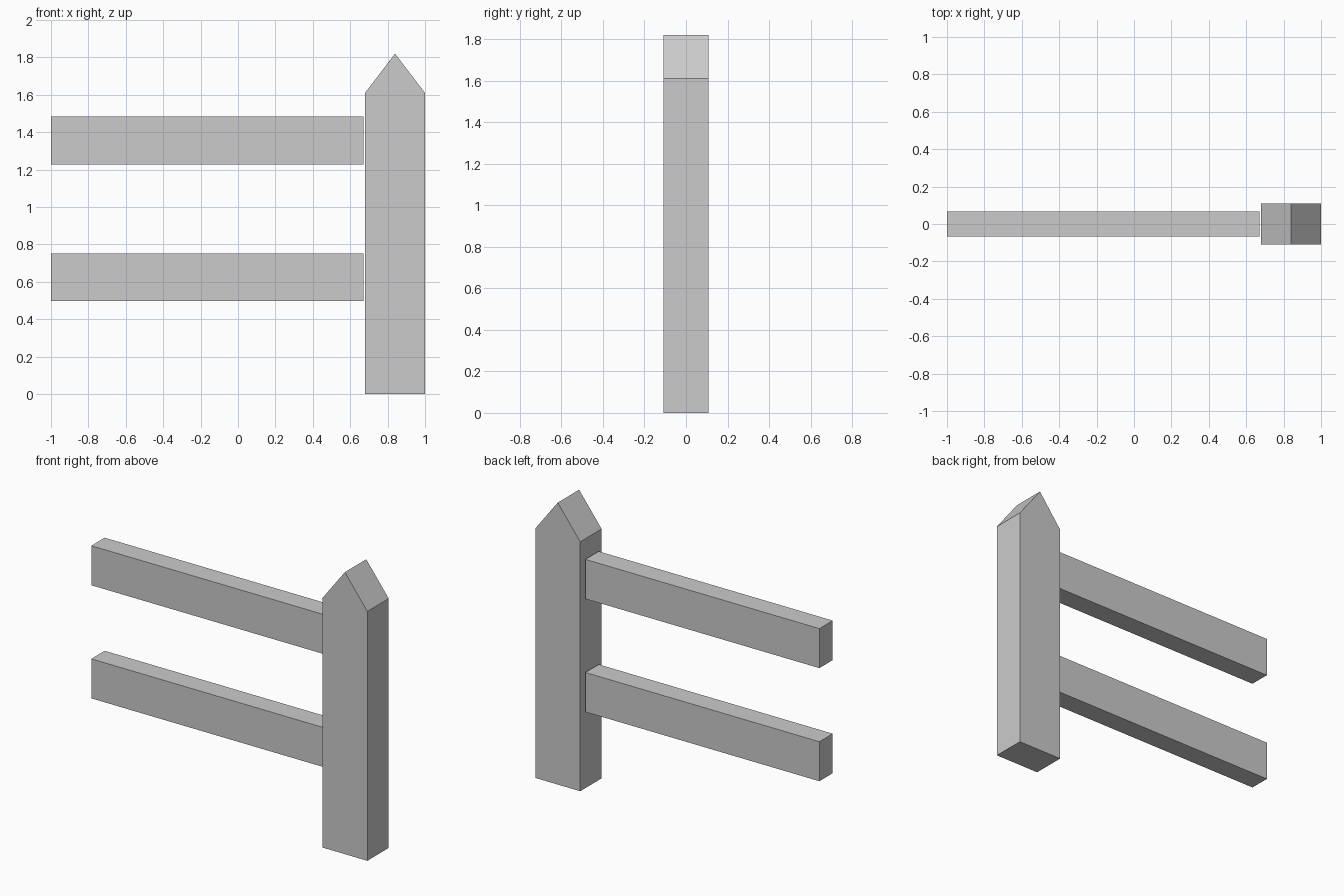
import bpy
import bmesh

if "Cube" in bpy.data.objects:
    bpy.data.objects.remove(bpy.data.objects["Cube"])


def extrude_profile(name, profile, half_depth):
    """Extrude a closed front-view (x, z) profile along y, centred on y = 0."""
    bm = bmesh.new()
    face = bm.faces.new([bm.verts.new((x, -half_depth, z)) for x, z in profile])
    geom = bmesh.ops.extrude_face_region(bm, geom=[face])["geom"]
    verts = [g for g in geom if isinstance(g, bmesh.types.BMVert)]
    bmesh.ops.translate(bm, verts=verts, vec=(0, 2 * half_depth, 0))
    bmesh.ops.recalc_face_normals(bm, faces=bm.faces)
    mesh = bpy.data.meshes.new(name)
    bm.to_mesh(mesh)
    bm.free()
    obj = bpy.data.objects.new(name, mesh)
    bpy.context.collection.objects.link(obj)
    return obj


# Post with a ridged top
left, right, shoulder, peak = 0.679, 1.0, 1.61, 1.82
extrude_profile("post", [(left, 0), (right, 0), (right, shoulder),
                         ((left + right) / 2, peak), (left, shoulder)], 0.109)

# Two horizontal rails, stopping just short of the post
rail_start, rail_end, rail_height = -1.0, 0.671, 0.255
for name, z in (("lower_rail", 0.498), ("upper_rail", 1.228)):
    top = z + rail_height
    extrude_profile(name, [(rail_start, z), (rail_end, z),
                           (rail_end, top), (rail_start, top)], 0.068)
